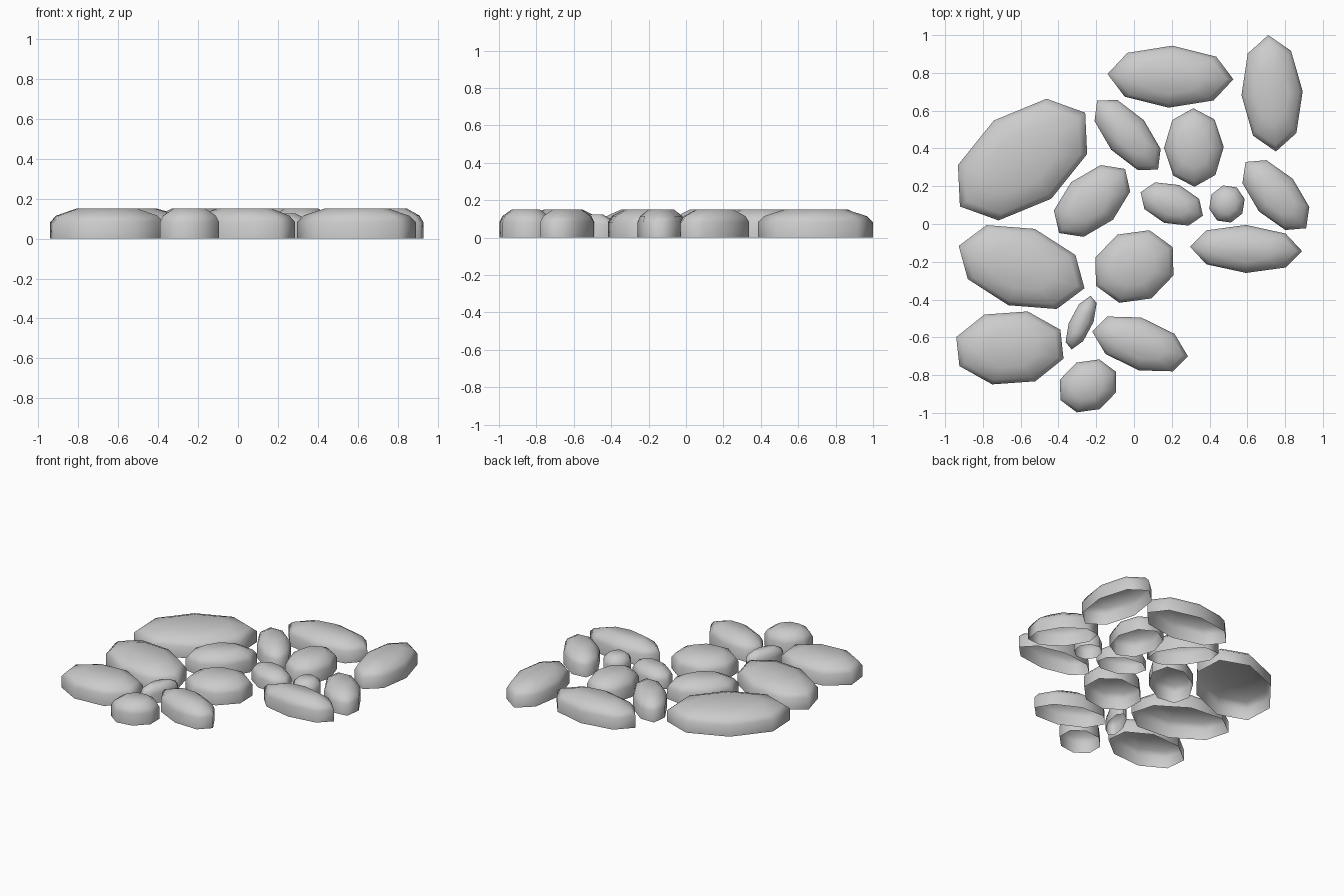
import bpy, bmesh
from math import cos, sin, pi

SIDES = 8
# ring scale and height from the open bottom rim to the flat crown
PROFILE = [(1.0, 0.0), (1.0, 0.083), (0.89, 0.115), (0.54, 0.15)]


def stone(name, cx, cy, ax, ay, bx, by, squash=1.0):
    """Skewed octagonal pebble: centre plus two half-axis vectors."""
    bm = bmesh.new()
    rings = []
    for s, z in PROFILE:
        ring = []
        for k in range(SIDES):
            c, d = s * cos(2 * pi * k / SIDES), s * sin(2 * pi * k / SIDES)
            ring.append(bm.verts.new((c * ax + d * bx, c * ay + d * by, z * squash)))
        rings.append(ring)
    for lo, hi in zip(rings, rings[1:]):
        for k in range(SIDES):
            n = (k + 1) % SIDES
            bm.faces.new((lo[k], lo[n], hi[n], hi[k]))
    bm.faces.new(rings[-1])
    for f in bm.faces:
        f.smooth = True
    me = bpy.data.meshes.new(name)
    bm.to_mesh(me)
    bm.free()
    ob = bpy.data.objects.new(name, me)
    ob.location = (cx, cy, 0)
    bpy.context.collection.objects.link(ob)


# full-height stones
LARGE = [
    (.193, .78, .333, -.014, .01, .164),
    (.731, .692, .162, .01, -.02, .308),
    (-.59, .341, .342, .029, .127, .322),
    (-.034, .471, .175, -.074, -.053, .185),
    (.317, .405, .158, .002, -.003, .208),
    (-.222, .122, .202, .05, .045, .19),
    (.751, .153, .177, -.063, -.05, .185),
    (.593, -.132, .297, -.012, 0, .127),
    (-.595, -.228, .333, -.112, .07, .202),
    (.002, -.225, .207, -.047, .08, .192),
    (.032, -.635, .253, -.065, .006, .14),
    (-.657, -.656, .284, -.057, .094, .193),
    (-.243, -.857, .148, -.034, .06, .14),
]
# lower filler pebbles
SMALL = [
    (.2, .106, .165, -.062, .04, .1),
    (.492, .106, .094, .026, -.021, .098),
    (-.28, -.522, .066, .004, .05, .142),
]

for i, s in enumerate(LARGE):
    stone(f"stone_{i + 1}", *s)
for i, s in enumerate(SMALL):
    stone(f"pebble_{i + 1}", *s, squash=0.83)
